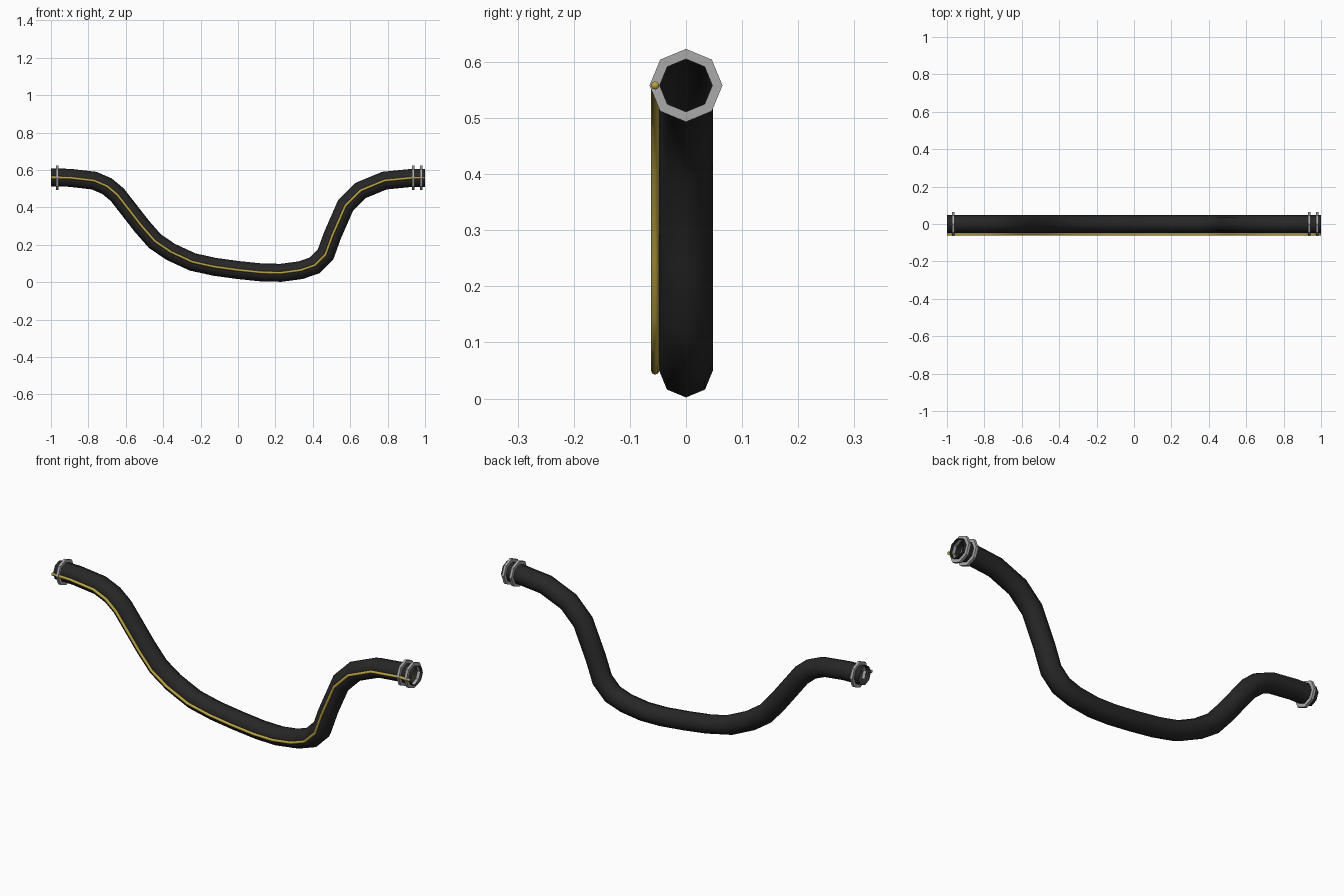
import bpy
import bmesh
import math
from mathutils import Vector

cube = bpy.data.objects.get("Cube")
if cube:
    bpy.data.objects.remove(cube, do_unlink=True)


def make_material(name, rgb):
    mat = bpy.data.materials.new(name)
    mat.use_nodes = True
    color = (*rgb, 1)
    mat.diffuse_color = color
    mat.node_tree.nodes["Principled BSDF"].inputs["Base Color"].default_value = color
    return mat


def finish(bm, name, mat, smooth):
    bmesh.ops.recalc_face_normals(bm, faces=bm.faces)
    for face in bm.faces:
        face.smooth = smooth
    mesh = bpy.data.meshes.new(name)
    bm.to_mesh(mesh)
    bm.free()
    mesh.materials.append(mat)
    obj = bpy.data.objects.new(name, mesh)
    bpy.context.collection.objects.link(obj)
    return obj


def bridge(bm, a, b):
    for i in range(len(a)):
        j = (i + 1) % len(a)
        bm.faces.new((a[i], a[j], b[j], b[i]))


def sweep(name, path, radius, sides, y, mat, capped):
    """Mitred tube along a path in the x-z plane."""
    bm = bmesh.new()
    rings = []
    for i, (x, z) in enumerate(path):
        here = Vector((x, z))
        before = (here - Vector(path[i - 1])).normalized() if i else Vector((1, 0))
        after = (Vector(path[i + 1]) - here).normalized() if i + 1 < len(path) else Vector((1, 0))
        along = (before + after).normalized()
        normal = Vector((-along.y, along.x)) / max(along.dot(after), 0.5)
        ring = []
        for k in range(sides):
            a = math.tau * k / sides
            p = here + normal * radius * math.cos(a)
            ring.append(bm.verts.new((p.x, y + radius * math.sin(a), p.y)))
        rings.append(ring)
    for a, b in zip(rings, rings[1:]):
        bridge(bm, a, b)
    if capped:
        bm.faces.new(rings[0])
        bm.faces.new(rings[-1])
    return finish(bm, name, mat, True)


def clamp_ring(name, x, z, inner, outer, width, mat):
    """Octagonal washer around the hose."""
    bm = bmesh.new()
    loops = []
    for dx, r in ((-1, inner), (-1, outer), (1, outer), (1, inner)):
        loops.append([bm.verts.new((x + dx * width / 2,
                                    r * math.sin(math.tau * k / 8),
                                    z + r * math.cos(math.tau * k / 8))) for k in range(8)])
    for a, b in zip(loops, loops[1:] + loops[:1]):
        bridge(bm, a, b)
    return finish(bm, name, mat, False)


black = make_material("black rubber", (0.02, 0.02, 0.02))
yellow = make_material("yellow wire", (0.5, 0.37, 0.06))
grey = make_material("grey metal", (0.4, 0.4, 0.4))

# Shared centre line of hose and wire
path = [(-1, .56), (-.9, .558), (-.77, .543), (-.7, .513), (-.645, .467),
        (-.585, .39), (-.515, .3), (-.445, .22), (-.36, .162), (-.243, .108),
        (-.125, .082), (0, .065), (.125, .052), (.23, .05), (.335, .064),
        (.41, .09), (.468, .148), (.505, .25), (.575, .41), (.655, .49),
        (.783, .543), (.935, .558), (1, .558)]

# Open-ended hose with a wire along its front
sweep("hose", path, 0.048, 8, 0, black, False)
sweep("side_wire", path, 0.0075, 8, -0.055, yellow, True)

# Clamp rings near both ends
for name, x in (("right_end_ring", -0.967), ("left_inner_ring", 0.937), ("left_outer_ring", 0.979)):
    clamp_ring(name, x, 0.558, 0.047, 0.065, 0.013, grey)
